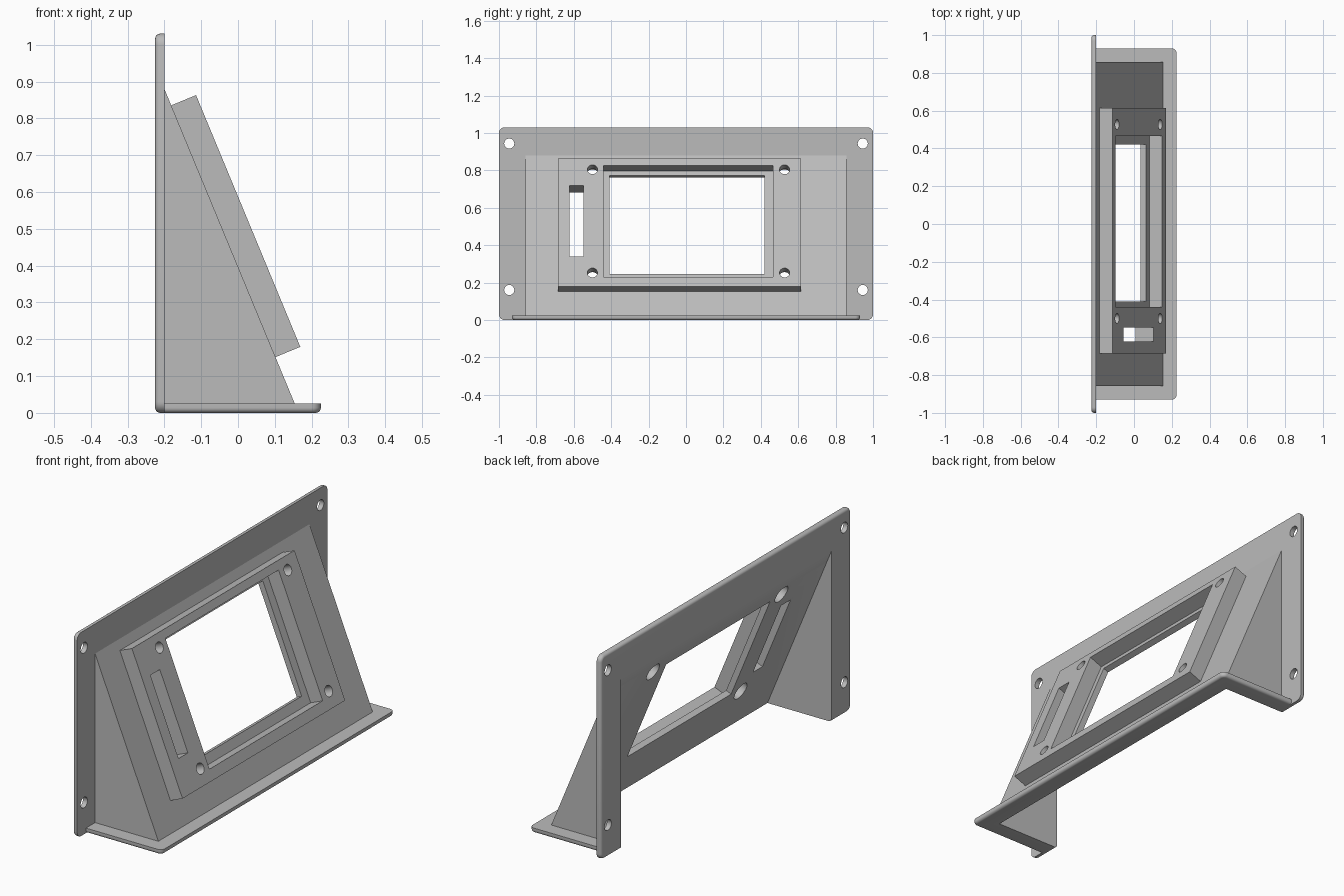
import bpy, bmesh, math
from mathutils import Matrix, Vector

if "Cube" in bpy.data.objects:
    bpy.data.objects.remove(bpy.data.objects["Cube"])

grey = bpy.data.materials.new("light grey plastic")
grey.use_nodes = True
colour = (0.5, 0.5, 0.5, 1)
grey.diffuse_color = colour
grey.node_tree.nodes["Principled BSDF"].inputs["Base Color"].default_value = colour

# Frame of the tilted face: width runs along y, rise up the slope, normal outward
TILT = math.radians(22.5)
WIDTH = Vector((0, 1, 0))
RISE = Vector((-math.sin(TILT), 0, math.cos(TILT)))
NORMAL = Vector((math.cos(TILT), 0, math.sin(TILT)))
FACE = Matrix((WIDTH, RISE, NORMAL)).transposed().to_4x4()
INNER, OUTER, FRONT = 0.122, 0.152, 0.225   # distances of the faces along NORMAL


def finish(name, bm):
    bmesh.ops.recalc_face_normals(bm, faces=bm.faces)
    mesh = bpy.data.meshes.new(name)
    bm.to_mesh(mesh)
    bm.free()
    mesh.materials.append(grey)
    obj = bpy.data.objects.new(name, mesh)
    bpy.context.collection.objects.link(obj)
    return obj


def box_mesh(lo, hi, frame=Matrix()):
    lo, hi = Vector(lo), Vector(hi)
    bm = bmesh.new()
    scale = Matrix.Diagonal((*(hi - lo), 1))
    bmesh.ops.create_cube(bm, size=1, matrix=frame @ Matrix.Translation((lo + hi) / 2) @ scale)
    return bm


def box(name, lo, hi, frame=Matrix()):
    return finish(name, box_mesh(lo, hi, frame))


def round_edges(bm, rule, radius):
    edges = [e for e in bm.edges if rule(*(v.co for v in e.verts))]
    bmesh.ops.bevel(bm, geom=edges, offset=radius, segments=6, profile=0.5, affect='EDGES')


def rod(radius, lo, hi, frame):
    bm = bmesh.new()
    bmesh.ops.create_cone(bm, cap_ends=True, segments=32, radius1=radius, radius2=radius,
                          depth=hi - lo, matrix=frame @ Matrix.Translation((0, 0, (lo + hi) / 2)))
    return finish("cutter", bm)


def prism(name, profile, half_width):
    bm = bmesh.new()
    face = bm.faces.new([bm.verts.new((x, -half_width, z)) for x, z in profile])
    new = bmesh.ops.extrude_face_region(bm, geom=[face])["geom"]
    bmesh.ops.translate(bm, vec=(0, 2 * half_width, 0),
                        verts=[v for v in new if isinstance(v, bmesh.types.BMVert)])
    return finish(name, bm)


def wedge(name, back, bottom, dist, half_width):
    # Triangle bounded by a back plane, a floor and the tilted plane
    top = (dist - NORMAL.x * back) / NORMAL.z
    toe = (dist - NORMAL.z * bottom) / NORMAL.x
    return prism(name, [(back, bottom), (toe, bottom), (back, top)], half_width)


def cut(cutter, *targets):
    cutter.hide_render = True
    for obj in targets:
        mod = obj.modifiers.new("cut", 'BOOLEAN')
        mod.operation, mod.solver, mod.object = 'DIFFERENCE', 'EXACT', cutter
        bpy.context.view_layer.objects.active = obj
        bpy.ops.object.modifier_apply(modifier=mod.name)
    bpy.data.objects.remove(cutter)


# Upright mounting plate with rounded corners and a rounded rear rim
bm = box_mesh((-0.225, -1, 0), (-0.2, 1, 1.03))
round_edges(bm, lambda a, b: abs(a.x - b.x) > 0.01, 0.03)
round_edges(bm, lambda a, b: max(a.x, b.x) < -0.224, 0.014)
mounting_plate = finish("mounting_plate", bm)

# Base flange, rounded at its front corners and lower rim
bm = box_mesh((-0.2, -0.93, 0), (0.225, 0.93, 0.025))
round_edges(bm, lambda a, b: abs(a.z - b.z) > 0.01 and a.x > 0, 0.025)
round_edges(bm, lambda a, b: max(a.z, b.z) < 0.001 and max(a.x, b.x) > -0.19, 0.014)
base_flange = finish("base_flange", bm)

# Hollow wedge, open at the back and underneath
wedge_shell = wedge("wedge_shell", -0.2, 0.025, OUTER, 0.857)
cut(wedge("cutter", -0.4, -0.2, INNER, 0.84), wedge_shell, mounting_plate, base_flange)

# Raised display bezel on the tilted face
display_bezel = box("display_bezel", (-0.685, 0.101, OUTER), (0.615, 0.841, FRONT), FACE)

# Display window: wide recess in the bezel, smaller opening through the shell
cut(box("cutter", (-0.44, 0.155, 0.1), (0.465, 0.8, 0.3), FACE), display_bezel)
cut(box("cutter", (-0.41, 0.204, 0.05), (0.42, 0.773, 0.3), FACE), wedge_shell)

# Narrow slot beside the window
cut(box("cutter", (-0.622, 0.275, 0.05), (-0.547, 0.686, 0.3), FACE), wedge_shell, display_bezel)

# Bezel screw holes, counterbored from inside
for y in (-0.5, 0.527):
    for rise in (0.18, 0.777):
        spot = FACE @ Matrix.Translation((y, rise, 0))
        cut(rod(0.027, 0.1, 0.3, spot), display_bezel)
        cut(rod(0.046, 0.08, 0.17, spot), wedge_shell, display_bezel)

# Mounting plate screw holes
for y in (-0.945, 0.945):
    for z in (0.16, 0.943):
        spot = Matrix.Translation((0, y, z)) @ Matrix.Rotation(math.pi / 2, 4, 'Y')
        cut(rod(0.027, -0.4, -0.1, spot), mounting_plate)

bpy.ops.object.select_all(action='DESELECT')
for obj in (mounting_plate, base_flange, wedge_shell, display_bezel):
    obj.select_set(True)
    bpy.context.view_layer.objects.active = obj
bpy.ops.object.shade_smooth_by_angle(angle=math.radians(30))
